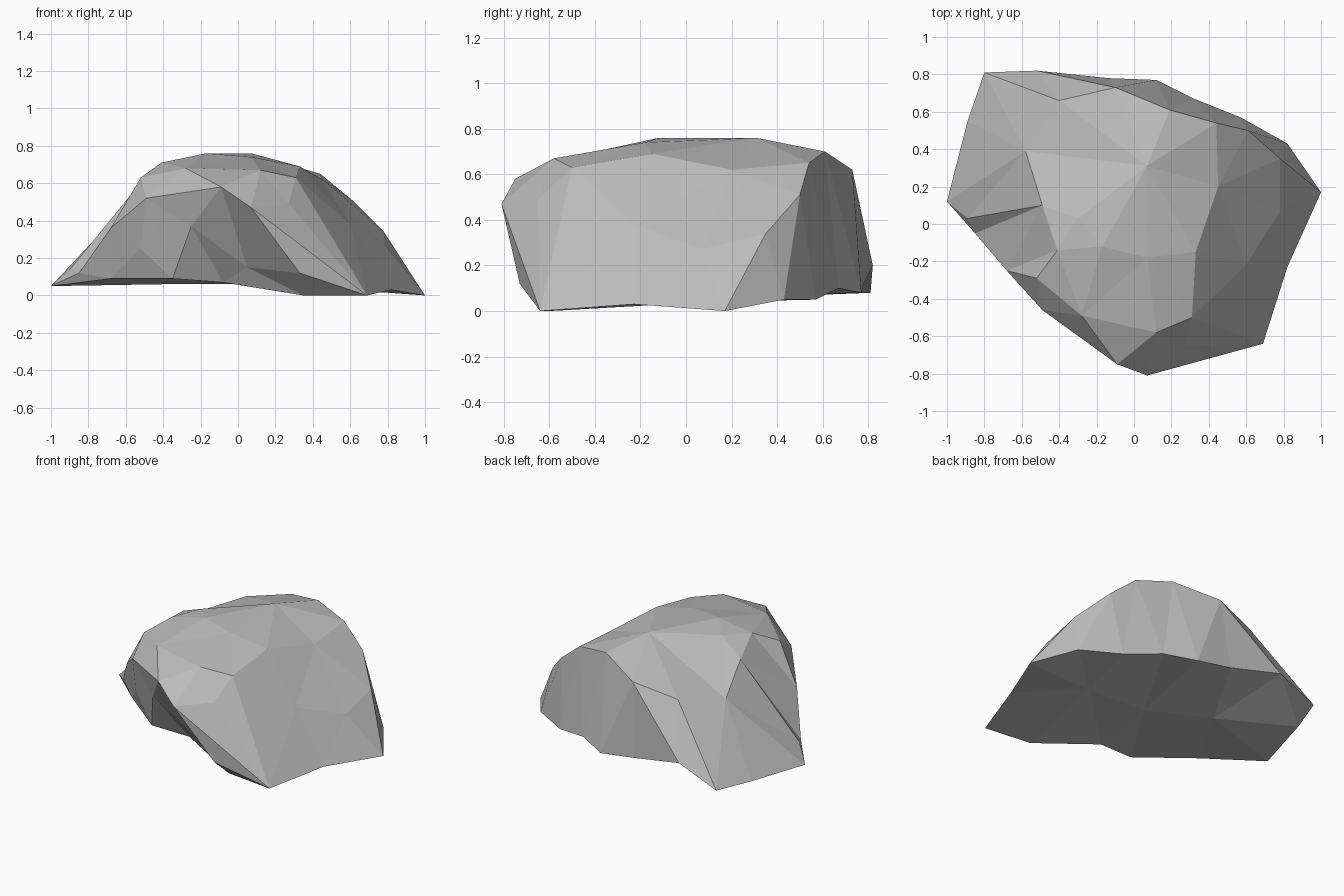
import bpy
import bmesh
from mathutils import Vector
from mathutils.geometry import delaunay_2d_cdt

UNIT = 0.01  # points below are written in hundredths

default_cube = bpy.data.objects.get("Cube")
if default_cube:
    bpy.data.objects.remove(default_cube, do_unlink=True)


def make_material(name, colour):
    material = bpy.data.materials.new(name)
    material.use_nodes = True
    material.diffuse_color = colour
    material.node_tree.nodes["Principled BSDF"].inputs["Base Color"].default_value = colour
    return material


def add_shell(bm, rim, chains, loose, facing_up):
    """Triangulate one side of the rock, keeping the rim and crease chains as edges."""
    points = list(dict.fromkeys(rim + [p for chain in chains for p in chain] + loose))
    index = {point: i for i, point in enumerate(points)}
    edges = [(index[a], index[b]) for a, b in zip(rim, rim[1:] + rim[:1])]
    for chain in chains:
        edges += [(index[a], index[b]) for a, b in zip(chain, chain[1:])]
    flat = [Vector(point[:2]) * UNIT for point in points]
    _, _, faces, origins, _, _ = delaunay_2d_cdt(flat, edges, [], 1, 0.0001)
    verts = [bm.verts.new(Vector(points[origin[0]]) * UNIT) for origin in origins]
    for face in faces:
        order = face if facing_up else list(reversed(face))
        bm.faces.new([verts[i] for i in order])


# Key corners shared by the rim and the creases
east_tip = (100, 17, 0)
south_foot = (69, -64, 0)
west_tip = (-100, 12, 5)
north_west_foot = (-80, 81, 8)
north_step = (-52, 82, 20)
ridge_start = (-10, 73, 62)

# Widest outline, running all the way round
rim = [
    east_tip, (82, -23, 3), south_foot, (7, -81, 47), (-9, -75, 58),
    (-49, -46, 52), (-68, -25, 36), (-85, -5, 12), west_tip, (-89, 55, 7),
    north_west_foot, north_step, (-14, 78, 12), (12, 77, 8),
    (32, 67, 10), (57, 57, 5), (82, 43, 5),
]

# Creases on the upper side
back_ridge = [north_step, ridge_start, (19, 61, 70), (44, 54, 65),
              (61, 50, 51), (78, 35, 34), east_tip]
hollow = [ridge_start, (-40, 66, 55), (-58, 39, 50), (-49, 10, 64)]
hollow_corner = [north_west_foot, (-40, 66, 55)]
east_brow = [(27, -65, 49), (31, -50, 63), (33, -15, 69), (45, 20, 62), (44, 54, 65)]

# Loose corners on the crown and the outer slopes
crown = [
    (12, -58, 67), (-28, -49, 68), (-52, -29, 63), (-41, -14, 71),
    (-17, -12, 76), (7, -18, 74), (-30, 3, 73), (7, 31, 76),
    (78, 7, 27), (60, -22, 38), (-89, 3, 15),
]

# Undercut front, then the nearly flat base
foot_line = [south_foot, (35, -60, 0), (-8, -42, 7), (-35, -45, 9), (-68, -19, 9), west_tip]
underside = [(33, -73, 12), (5, -54, 15), (-25, -58, 37), (-52, -38, 25),
             (0, 10, 6), (-40, 30, 6), (45, 10, 4)]

bm = bmesh.new()
add_shell(bm, rim, [back_ridge, hollow, hollow_corner, east_brow], crown, True)
add_shell(bm, rim, [foot_line], underside, False)
bmesh.ops.remove_doubles(bm, verts=bm.verts, dist=0.001)
bmesh.ops.recalc_face_normals(bm, faces=bm.faces)

mesh = bpy.data.meshes.new("boulder")
bm.to_mesh(mesh)
bm.free()
mesh.materials.append(make_material("stone grey", (0.5, 0.5, 0.5, 1)))
boulder = bpy.data.objects.new("boulder", mesh)
bpy.context.collection.objects.link(boulder)
